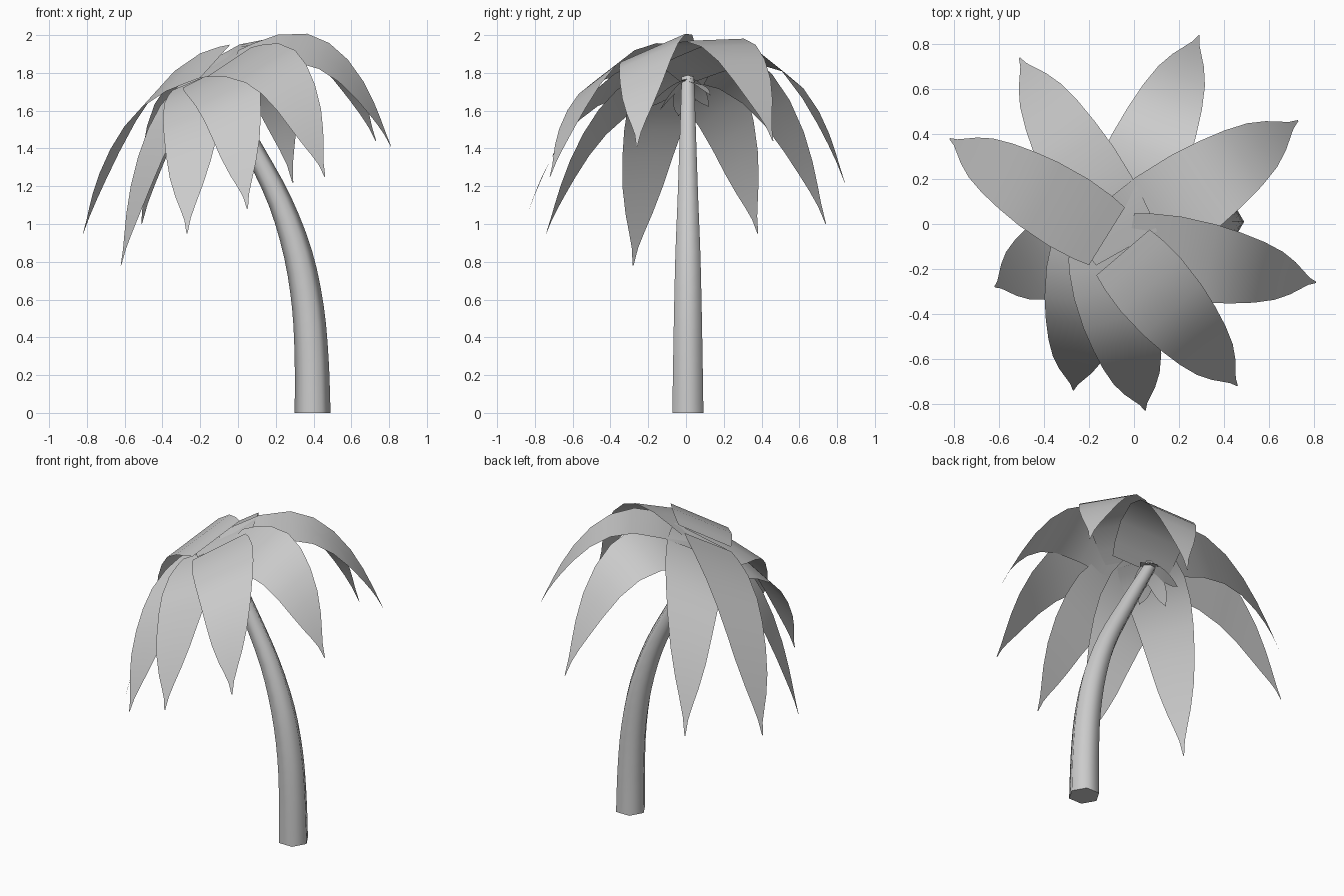
import bpy, bmesh, math
from mathutils import Vector

if "Cube" in bpy.data.objects:
    bpy.data.objects.remove(bpy.data.objects["Cube"])


def finish(name, bm, angle):
    mesh = bpy.data.meshes.new(name)
    bm.to_mesh(mesh)
    bm.free()
    obj = bpy.data.objects.new(name, mesh)
    bpy.context.collection.objects.link(obj)
    bpy.ops.object.select_all(action='DESELECT')
    obj.select_set(True)
    bpy.context.view_layer.objects.active = obj
    bpy.ops.object.shade_smooth_by_angle(angle=math.radians(angle))
    return obj


def smooth_path(pts, steps):
    """Catmull-Rom curve through the points."""
    p = [Vector(q) for q in pts]
    p = [2 * p[0] - p[1]] + p + [2 * p[-1] - p[-2]]
    out = []
    for a, b, c, d in zip(p, p[1:], p[2:], p[3:]):
        for s in range(steps):
            t = s / steps
            out.append(.5 * (2 * b + (c - a) * t + (2 * a - 5 * b + 4 * c - d) * t * t
                             + (3 * b - a - 3 * c + d) * t ** 3))
    return out + [p[-2]]


# Trunk: six-sided tapering tube swept along a leaning path (x, z, radius)
PATH = smooth_path([(.395, 0, .095), (.39, .28, .09), (.37, .56, .084),
                    (.318, .84, .076), (.222, 1.12, .063), (.08, 1.4, .052),
                    (-.12, 1.77, .038)], 3)
bm = bmesh.new()
rings = []
for i, (x, z, r) in enumerate(PATH):
    a, b = PATH[max(i - 1, 0)], PATH[min(i + 1, len(PATH) - 1)]
    t = Vector((b[0] - a[0], 0, b[1] - a[1])).normalized()
    if i == 0:
        t = Vector((0, 0, 1))
    side = Vector((t.z, 0, -t.x))
    rings.append([bm.verts.new(Vector((x, .01, z)) + side * r * math.cos(k * math.pi / 3)
                               + Vector((0, r * math.sin(k * math.pi / 3), 0))) for k in range(6)])
for lo, hi in zip(rings, rings[1:]):
    for k in range(6):
        bm.faces.new((lo[k], lo[(k + 1) % 6], hi[(k + 1) % 6], hi[k]))
bm.faces.new(rings[0][::-1])
bm.faces.new(rings[-1])
finish("trunk", bm, 65)

# Crown plane: the fronds leave the trunk along this tilted plane, then droop
SX, SY, Z0 = .45, .25, 1.89
# Frond outline: (fraction of length, half width)
OUTLINE = [(-.06, .175), (.04, .19), (.2, .2), (.4, .192), (.55, .173), (.68, .149),
           (.79, .118), (.87, .079), (.92, .045), (.96, .018), (1, .003)]


def frond(name, base, tip, lift=0.0, roll=0.0, power=2.7, width=1.0):
    bx, by = base
    bz = Z0 + SX * bx + SY * by + lift
    dx, dy = tip[0] - bx, tip[1] - by
    rise = SX * dx + SY * dy
    fall = bz + rise - tip[2]
    side = Vector((-dy, dx, SX * -dy + SY * dx)).normalized()
    side = (side + Vector((0, 0, roll))).normalized()
    bm = bmesh.new()
    rows = []
    for f, w in OUTLINE:
        c = Vector((bx + f * dx, by + f * dy, bz + f * rise - fall * max(f, 0) ** power))
        rows.append([bm.verts.new(c + side * w * width * s) for s in (-1, 0, 1)])
    for a, b in zip(rows, rows[1:]):
        for k in range(2):
            bm.faces.new((a[k], b[k], b[k + 1], a[k + 1]))
    finish(name, bm, 60)


# Large fronds: plan position of the base, tip position, lift, roll, droop power
FRONDS = [((-.08, -.02), (.29, .84, 1.22), -.04, 0, 3),
          ((-.03, -.06), (.73, .46, 1.44), 0, .08, 2.7),
          ((.02, -.12), (.81, -.26, 1.41), 0, .1, 2.7),
          ((-.02, -.16), (.46, -.72, 1.25), .02, 0, 2.7),
          ((-.13, -.15), (.05, -.83, 1.08), 0, 0, 2.8),
          ((-.19, -.08), (-.27, -.74, .95), -.02, 0, 2.8),
          ((-.13, -.04), (-.62, -.28, .78), -.03, 0, 2.8),
          ((-.16, -.03), (-.82, .38, .95), .04, -.12, 2.7),
          ((-.06, -.06), (-.51, .74, 1.0), .01, 0, 3)]
for i, (base, tip, lift, roll, power) in enumerate(FRONDS):
    frond(f"frond_{i + 1}", base, tip, lift, roll, power)

# Small husk leaves hanging under the crown
HUSKS = [(-.2, -.19, 1.62), (-.1, -.14, 1.6), (-.28, -.04, 1.57), (0, .13, 1.68), (-.24, .12, 1.62)]
for i, tip in enumerate(HUSKS):
    frond(f"husk_leaf_{i + 1}", (-.12, .0), tip, lift=-.09, power=1.6, width=.28)
